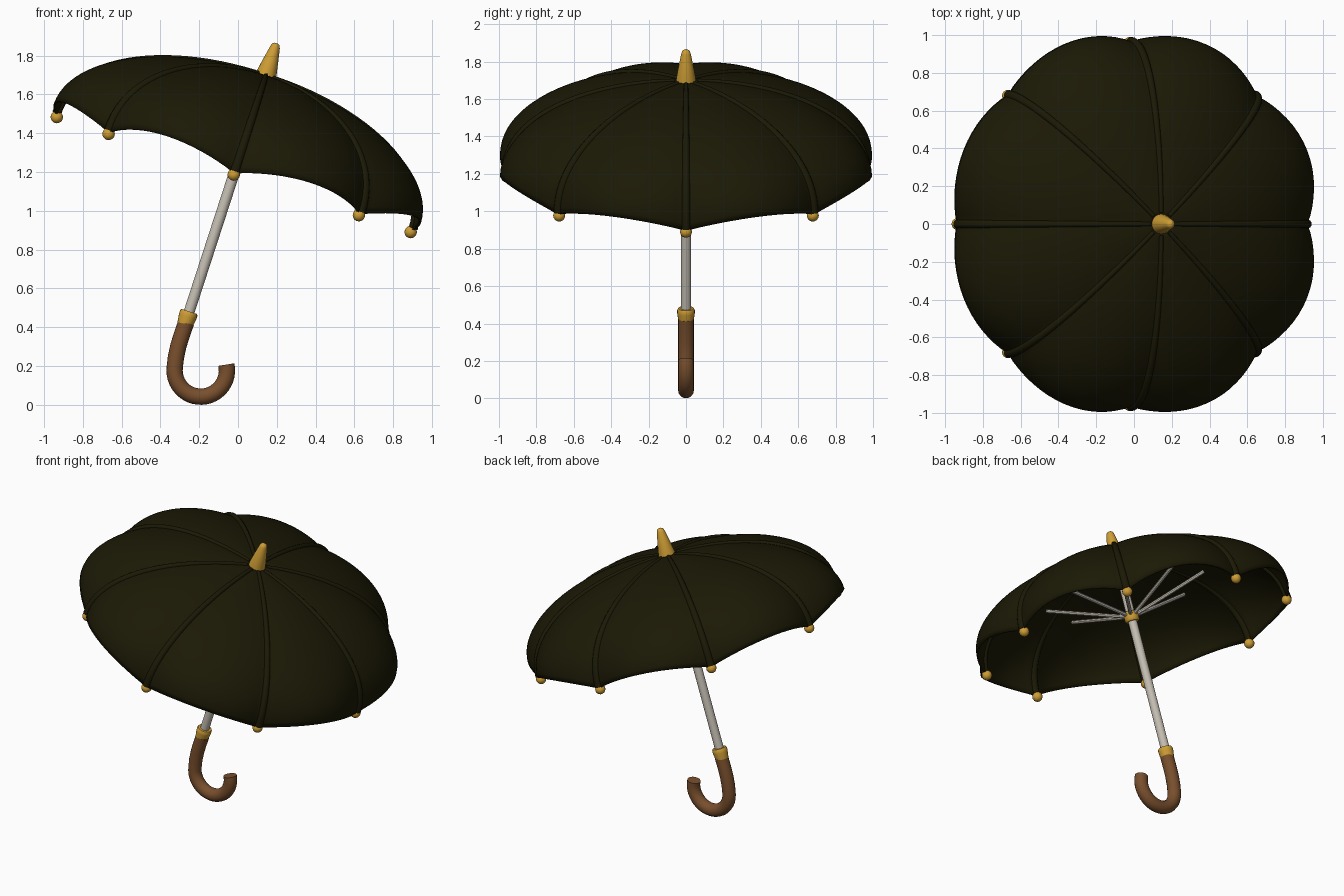
import bpy
from math import sin, cos, pi, radians
from mathutils import Matrix, Vector

old = bpy.data.objects.get("Cube")
if old:
    bpy.data.objects.remove(old, do_unlink=True)


def material(name, rgb):
    m = bpy.data.materials.new(name)
    m.use_nodes = True
    m.diffuse_color = (*rgb, 1)
    m.node_tree.nodes["Principled BSDF"].inputs["Base Color"].default_value = (*rgb, 1)
    return m


FABRIC = material("dark olive fabric", (0.011, 0.0095, 0.0015))
GOLD = material("brass", (0.62, 0.34, 0.035))
WOOD = material("brown wood", (0.19, 0.078, 0.026))
STEEL = material("pale steel", (0.56, 0.52, 0.45))

# Everything but the handle is built around an upright axis, then leaned over
LEAN = Matrix.Translation((-0.02, 0, 1.1925)) @ Matrix.Rotation(radians(18), 4, 'Y')
RIBS = 8


def finish(obj, mat, matrix=LEAN, angle=40):
    obj.data.materials.clear()
    obj.data.materials.append(mat)
    obj.matrix_world = matrix
    bpy.ops.object.select_all(action='DESELECT')
    obj.select_set(True)
    bpy.context.view_layer.objects.active = obj
    if obj.type == 'CURVE':
        bpy.ops.object.convert(target='MESH')
        obj = bpy.context.view_layer.objects.active
    bpy.ops.object.shade_smooth_by_angle(angle=radians(angle))
    return obj


def mesh_object(name, verts, faces):
    me = bpy.data.meshes.new(name)
    me.from_pydata(verts, [], faces)
    obj = bpy.data.objects.new(name, me)
    bpy.context.collection.objects.link(obj)
    return obj


def lathe(name, profile, mat, n=20):
    """Closed turned part from (radius, height) pairs listed bottom to top."""
    verts = [(r * cos(2 * pi * j / n), r * sin(2 * pi * j / n), z)
             for r, z in profile for j in range(n)]
    faces = [(i * n + j, i * n + (j + 1) % n, (i + 1) * n + (j + 1) % n, (i + 1) * n + j)
             for i in range(len(profile) - 1) for j in range(n)]
    faces.append(tuple(reversed(range(n))))
    faces.append(tuple(range(len(verts) - n, len(verts))))
    return finish(mesh_object(name, verts, faces), mat)


def tube(name, points, radii, mat, matrix=LEAN, sides=3):
    cu = bpy.data.curves.new(name, 'CURVE')
    cu.dimensions = '3D'
    cu.bevel_depth = 1
    cu.bevel_resolution = sides
    cu.use_fill_caps = True
    sp = cu.splines.new('POLY')
    sp.points.add(len(points) - 1)
    for p, co, r in zip(sp.points, points, radii):
        p.co = (*co, 1)
        p.radius = r
    obj = bpy.data.objects.new(name, cu)
    bpy.context.collection.objects.link(obj)
    return finish(obj, mat, matrix)


def canopy_point(t, phi):
    """t runs from crown to rim; panels puff out and arch up between ribs."""
    puff = abs(sin(phi * RIBS / 2)) ** 0.85
    a = t * pi / 2
    r = 0.966 * sin(a) * (1 + 0.067 * puff * t)
    z = 0.532 * max(cos(a), 0) ** 0.91 + puff * (0.077 * t ** 4 + 0.014 * sin(pi * t))
    return (r * cos(phi), r * sin(phi), z)


# Canopy
RINGS, SEGS = 28, 128
verts = [canopy_point(0.015 + 0.985 * i / RINGS, 2 * pi * j / SEGS)
         for i in range(RINGS + 1) for j in range(SEGS)]
faces = [(i * SEGS + j, (i + 1) * SEGS + j, (i + 1) * SEGS + (j + 1) % SEGS, i * SEGS + (j + 1) % SEGS)
         for i in range(RINGS) for j in range(SEGS)]
canopy = finish(mesh_object("canopy", verts, faces), FABRIC, angle=60)
cloth = canopy.modifiers.new("cloth thickness", 'SOLIDIFY')
cloth.thickness = 0.012
cloth.offset = -1

# Ribs, rim tips and stretchers
for k in range(RIBS):
    phi = 2 * pi * k / RIBS
    out = Vector((cos(phi), sin(phi), 0))
    steps = [0.04 + 0.95 * i / 24 for i in range(25)]
    tube(f"rib_{k + 1}", [canopy_point(t, phi) for t in steps],
         [0.01 + 0.015 * t ** 0.7 for t in steps], FABRIC)
    tube(f"stretcher_{k + 1}", [out * 0.025 + Vector((0, 0, 0.14)), out * 0.505 + Vector((0, 0, 0.305))],
         [0.012, 0.012], STEEL, sides=2)
    bpy.ops.mesh.primitive_uv_sphere_add(segments=16, ring_count=10, radius=0.032)
    tip = bpy.context.object
    tip.name = f"rim_tip_{k + 1}"
    finish(tip, GOLD, LEAN @ Matrix.Translation(out * 0.959 + Vector((0, 0, -0.006))))

# Shaft and brass fittings
lathe("shaft", [(0.028, -0.8), (0.028, 0.53)], STEEL)
lathe("runner", [(0.038, 0.1), (0.046, 0.11), (0.046, 0.155), (0.038, 0.165)], GOLD)
lathe("handle_collar", [(0.041, -0.818), (0.047, -0.775), (0.047, -0.757), (0.042, -0.748)], GOLD)
lathe("finial", [(0.054, 0.5), (0.052, 0.545), (0.04, 0.61), (0.025, 0.685), (0.019, 0.7), (0.008, 0.706)], GOLD)

# Hooked handle: a short lead-in from the collar, then most of a circle
centre, radius = Vector((-0.192, 0, 0.177)), 0.135
hook = [Vector((-0.267, 0, 0.425)), Vector((-0.288, 0, 0.365)), Vector((-0.307, 0, 0.305)),
        Vector((-0.32, 0, 0.245))]
for i in range(25):
    a = radians(172 + 201 * i / 24)
    hook.append(centre + radius * Vector((cos(a), 0, sin(a))))
tube("handle", hook, [0.042] * len(hook), WOOD, Matrix.Identity(4), sides=6)
